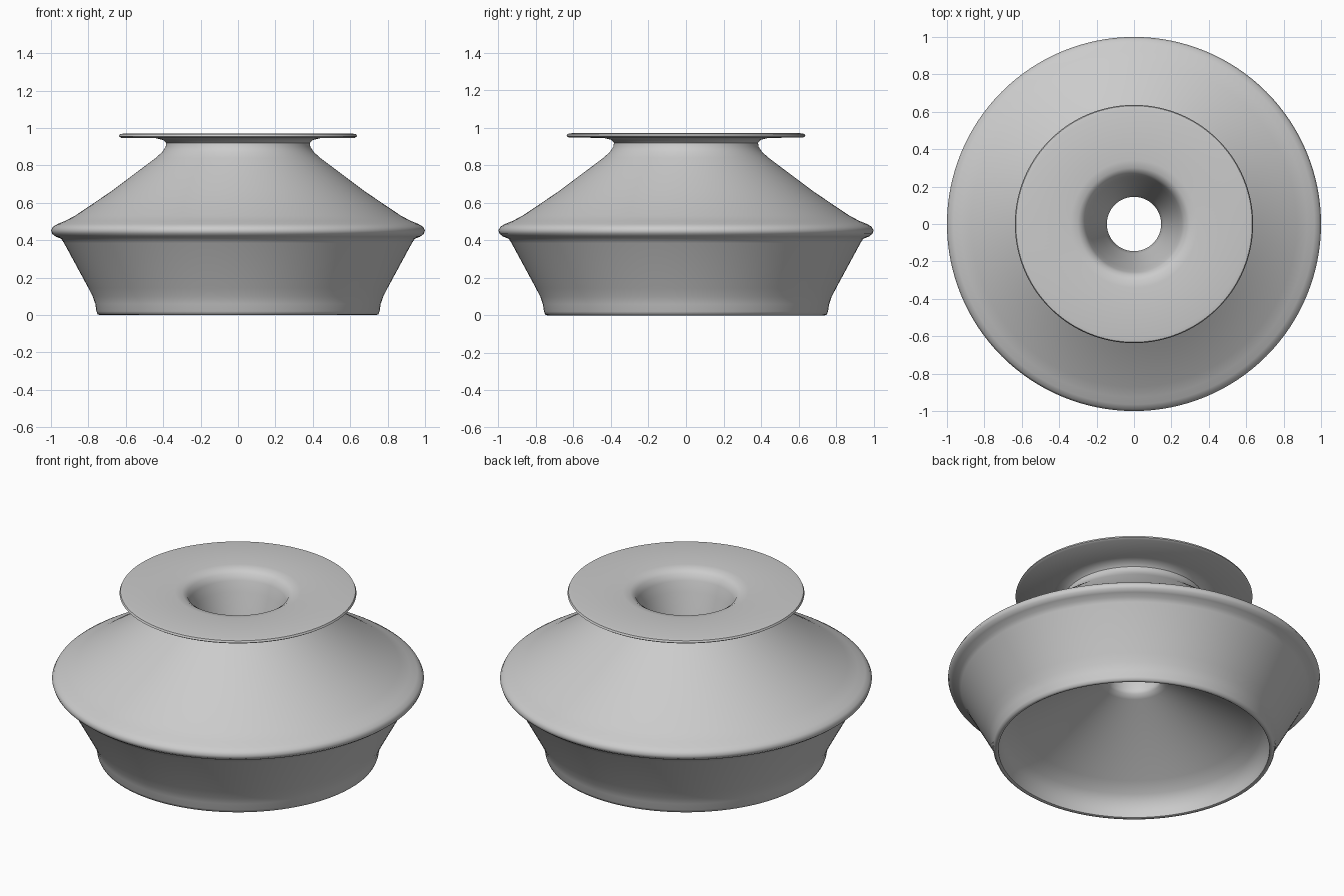
import bpy, bmesh
from math import pi, radians
from mathutils import Vector

cube = bpy.data.objects.get("Cube")
if cube:
    bpy.data.objects.remove(cube, do_unlink=True)

grey = bpy.data.materials.new("plain grey")
grey.use_nodes = True
COLOUR = (0.6, 0.6, 0.6, 1)
grey.diffuse_color = COLOUR
grey.node_tree.nodes["Principled BSDF"].inputs["Base Color"].default_value = COLOUR


def lathe(name, profile, steps=128):
    """Revolve a closed (radius, height) loop about the z axis."""
    bm = bmesh.new()
    verts = [bm.verts.new((r, 0, z)) for r, z in profile]
    edges = [bm.edges.new((a, b)) for a, b in zip(verts, verts[1:] + verts[:1])]
    bmesh.ops.spin(bm, geom=verts + edges, cent=Vector(), axis=(0, 0, 1),
                   angle=2 * pi, steps=steps, use_duplicate=False)
    bmesh.ops.remove_doubles(bm, verts=bm.verts, dist=0.0005)
    bmesh.ops.recalc_face_normals(bm, faces=bm.faces)
    mesh = bpy.data.meshes.new(name)
    bm.to_mesh(mesh)
    bm.free()
    mesh.materials.append(grey)
    obj = bpy.data.objects.new(name, mesh)
    bpy.context.collection.objects.link(obj)
    bpy.ops.object.select_all(action="DESELECT")
    obj.select_set(True)
    bpy.context.view_layer.objects.active = obj
    bpy.ops.object.shade_smooth_by_angle(angle=radians(50))
    return obj


# flared foot and lower wall
foot = [(0.738, 0), (0.75, 0.004), (0.757, 0.02), (0.763, 0.06),
        (0.777, 0.10), (0.80, 0.145), (0.93, 0.385)]
# rounded belt and sloping shoulder
shoulder = [(0.945, 0.408), (0.975, 0.42), (0.994, 0.435), (1.0, 0.453),
            (0.99, 0.472), (0.965, 0.487), (0.925, 0.503), (0.87, 0.532),
            (0.68, 0.66), (0.44, 0.84), (0.405, 0.872), (0.387, 0.90)]
# neck and wide thin flange
flange = [(0.384, 0.92), (0.40, 0.936), (0.44, 0.946), (0.625, 0.948),
          (0.637, 0.956), (0.632, 0.967), (0.61, 0.971), (0.34, 0.968)]
# funnel mouth down to the throat
funnel = [(0.30, 0.963), (0.272, 0.945), (0.257, 0.91), (0.24, 0.85),
          (0.19, 0.65), (0.16, 0.52), (0.145, 0.46), (0.15, 0.437)]
# hollow underside
underside = [(0.18, 0.42), (0.24, 0.39), (0.62, 0.17), (0.685, 0.125),
             (0.715, 0.085), (0.727, 0.04), (0.729, 0.004)]

lathe("vessel_body", foot + shoulder + flange + funnel + underside)
